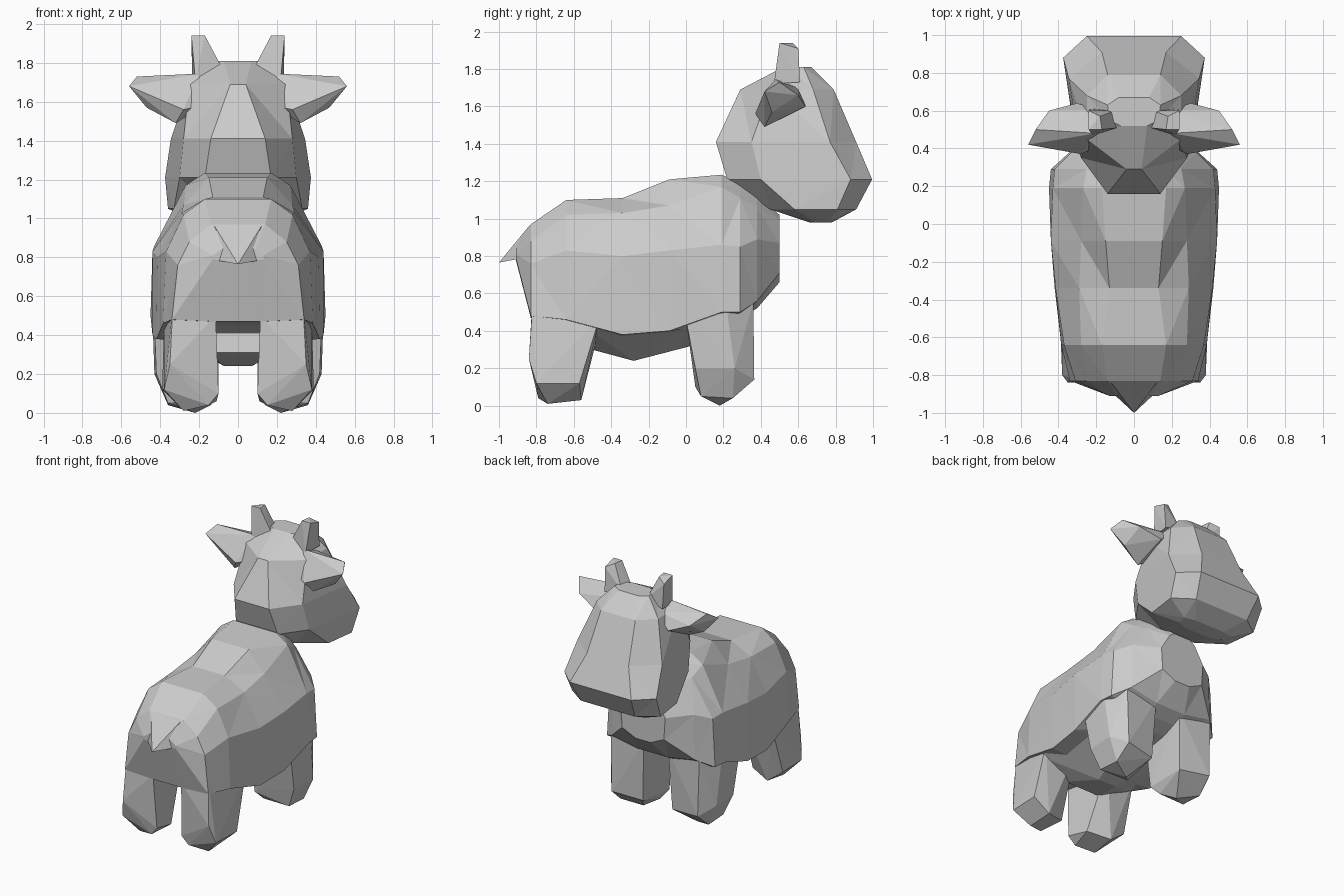
import bpy, bmesh

grey = bpy.data.materials.new("plain grey")
grey.diffuse_color = (0.6, 0.6, 0.6, 1)


def finish(bm, name):
    bmesh.ops.recalc_face_normals(bm, faces=bm.faces)
    mesh = bpy.data.meshes.new(name)
    bm.to_mesh(mesh)
    bm.free()
    mesh.materials.append(grey)
    ob = bpy.data.objects.new(name, mesh)
    bpy.context.collection.objects.link(ob)
    return ob


def loft(name, sections, place):
    """Skin mirrored half-sections; place(a, b, level) gives the 3D point."""
    bm = bmesh.new()
    rings = []
    for level, half in sections:
        pts = half + [(-a, b) for a, b in reversed(half)]
        rings.append([bm.verts.new(place(a, b, level)) for a, b in pts])
    n = len(rings[0])
    for r, s in zip(rings, rings[1:]):
        for i in range(n):
            j = (i + 1) % n
            bm.faces.new((r[i], r[j], s[j], s[i]))
    bm.faces.new(rings[0])
    bm.faces.new(rings[-1])
    bmesh.ops.triangulate(bm, faces=bm.faces)
    return finish(bm, name)


def hull(name, pts, side=1):
    bm = bmesh.new()
    for x, y, z in pts:
        bm.verts.new((x * side, y, z))
    bmesh.ops.convex_hull(bm, input=bm.verts)
    loose = [v for v in bm.verts if not v.link_faces]
    bmesh.ops.delete(bm, geom=loose, context='VERTS')
    return finish(bm, name)


def both(pts):
    return pts + [(-x, y, z) for x, y, z in pts]


def fuse(base, parts):
    """Merge the parts into one clean outer surface."""
    for p in parts:
        bpy.context.view_layer.objects.active = base
        m = base.modifiers.new("union", 'BOOLEAN')
        m.operation, m.solver, m.object = 'UNION', 'EXACT', p
        bpy.ops.object.modifier_apply(modifier=m.name)
        bpy.data.objects.remove(p)


# Body: sections along y, each from spine down to belly
body = loft("body", [
    (-0.91, [(0.05, 0.86), (0.09, 0.84), (0.13, 0.81), (0.13, 0.79), (0.06, 0.78)]),
    (-0.83, [(0.14, 0.97), (0.25, 0.88), (0.31, 0.76), (0.34, 0.48), (0.12, 0.47)]),
    (-0.64, [(0.17, 1.10), (0.28, 1.02), (0.37, 0.83), (0.385, 0.46), (0.12, 0.45)]),
    (-0.34, [(0.13, 1.11), (0.29, 1.03), (0.415, 0.80), (0.42, 0.38), (0.15, 0.36)]),
    (-0.09, [(0.15, 1.21), (0.28, 1.07), (0.44, 0.83), (0.44, 0.40), (0.15, 0.38)]),
    (0.19, [(0.17, 1.235), (0.27, 1.17), (0.43, 0.86), (0.45, 0.50), (0.12, 0.43)]),
    (0.29, [(0.16, 1.19), (0.25, 1.11), (0.42, 0.85), (0.44, 0.50), (0.12, 0.47)]),
    (0.38, [(0.14, 1.13), (0.21, 1.06), (0.33, 0.89), (0.34, 0.56), (0.12, 0.52)]),
    (0.50, [(0.07, 1.02), (0.11, 0.99), (0.18, 0.87), (0.17, 0.71), (0.06, 0.66)]),
], lambda a, b, y: (a, y, b))

# Tail stub and belly wedge
tail = hull("tail", [(0, -1, 0.765)] + both([(0.14, -0.87, 0.79), (0.12, -0.84, 0.96), (0.1, -0.75, 0.85)]))
belly = hull("belly", both([(0.07, -0.28, 0.24), (0.15, -0.54, 0.31), (0.15, 0.03, 0.32),
                            (0.38, -0.52, 0.41), (0.4, 0.03, 0.44), (0.1, -0.3, 0.55)]))

# Legs, tapering to a blunt foot
rear_leg = [(0.115, -0.825, 0.5), (0.14, -0.44, 0.50), (0.335, -0.82, 0.55), (0.38, -0.46, 0.48),
            (0.10, -0.80, 0.10), (0.11, -0.62, 0.06), (0.35, -0.84, 0.25), (0.38, -0.80, 0.12),
            (0.39, -0.57, 0.12), (0.28, -0.74, 0.01), (0.27, -0.56, 0.03), (0.15, -0.79, 0.04)]
front_leg = [(0.10, 0.0, 0.48), (0.10, 0.35, 0.56), (0.43, 0.0, 0.46), (0.44, 0.22, 0.50),
             (0.36, 0.36, 0.56), (0.10, 0.05, 0.10), (0.12, 0.33, 0.12), (0.42, 0.05, 0.20),
             (0.43, 0.26, 0.20), (0.35, 0.365, 0.14), (0.36, 0.08, 0.05), (0.36, 0.25, 0.04),
             (0.22, 0.18, 0.0), (0.14, 0.10, 0.04)]
legs = [hull("leg", p, s) for p in (rear_leg, front_leg) for s in (1, -1)]
fuse(body, [tail, belly] + legs)

# Head: layers along z, each from back of skull round to the muzzle
head = loft("head", [
    (0.98, [(0.10, 0.66), (0.18, 0.69), (0.20, 0.76), (0.12, 0.78)]),
    (1.05, [(0.14, 0.45), (0.33, 0.58), (0.36, 0.81), (0.22, 0.91)]),
    (1.21, [(0.17, 0.22), (0.30, 0.40), (0.375, 0.88), (0.25, 0.995)]),
    (1.41, [(0.14, 0.16), (0.28, 0.35), (0.345, 0.77), (0.17, 0.91)]),
    (1.69, [(0.04, 0.29), (0.25, 0.45), (0.25, 0.68), (0.14, 0.79)]),
    (1.81, [(0.07, 0.52), (0.13, 0.55), (0.14, 0.63), (0.08, 0.67)]),
], lambda a, b, z: (a, b, z))

# Ears and horns
ear = [(0.18, 0.42, 1.58), (0.20, 0.48, 1.745), (0.18, 0.60, 1.70), (0.30, 0.64, 1.60),
       (0.32, 0.42, 1.49), (0.45, 0.60, 1.66), (0.52, 0.50, 1.73), (0.56, 0.42, 1.68),
       (0.47, 0.46, 1.57), (0.28, 0.37, 1.56)]
horn = [(0.08, 0.51, 1.77), (0.10, 0.60, 1.77), (0.22, 0.47, 1.72), (0.235, 0.61, 1.73),
        (0.17, 0.50, 1.94), (0.18, 0.57, 1.94), (0.24, 0.50, 1.94), (0.24, 0.60, 1.91)]
fuse(head, [hull("part", p, s) for p in (ear, horn) for s in (1, -1)])
